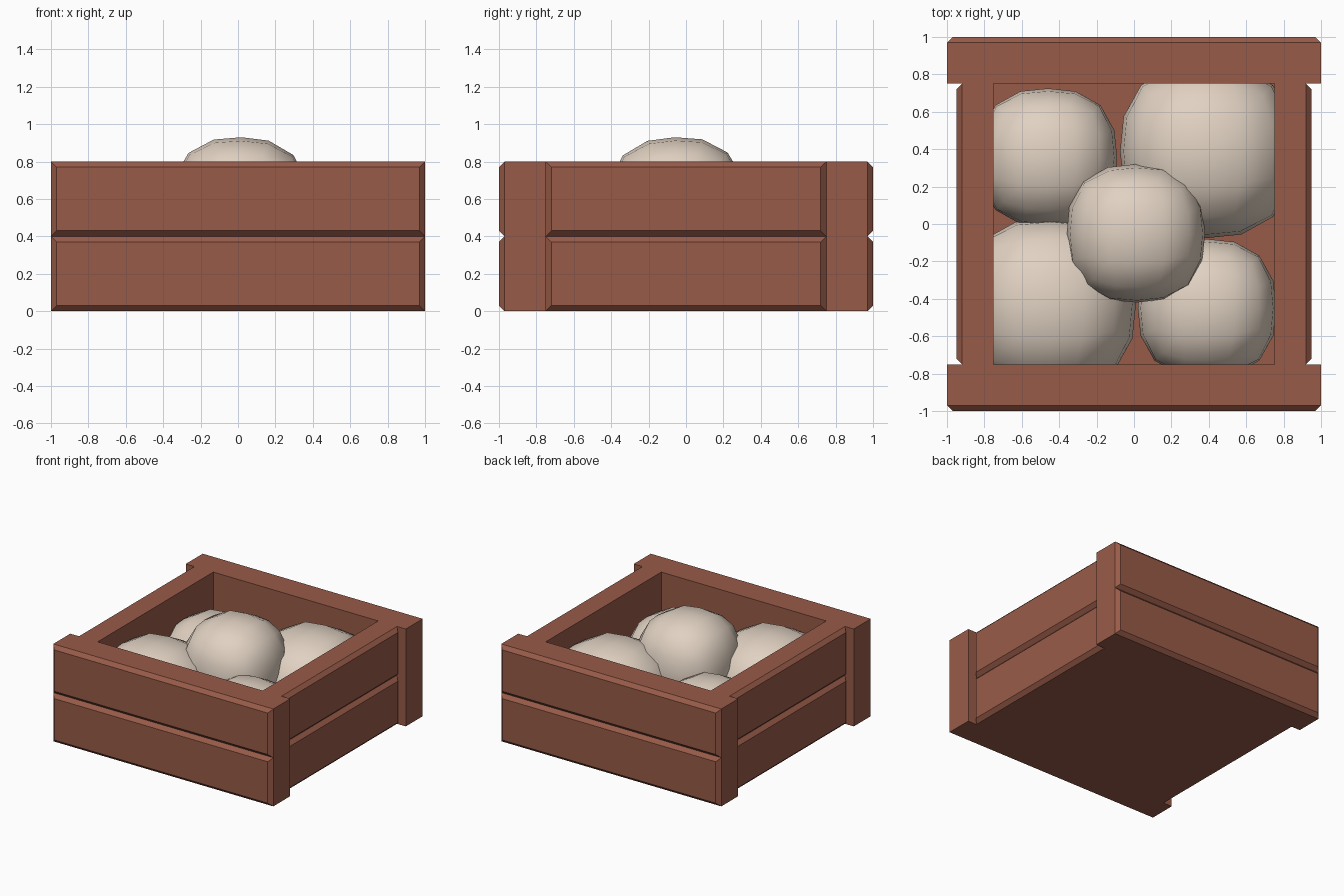
import bpy, bmesh, math
from mathutils import Vector, Matrix

if "Cube" in bpy.data.objects:
    bpy.data.objects.remove(bpy.data.objects["Cube"])


def material(name, rgb):
    m = bpy.data.materials.new(name)
    m.diffuse_color = (*rgb, 1)
    m.use_nodes = True
    m.node_tree.nodes["Principled BSDF"].inputs["Base Color"].default_value = m.diffuse_color
    return m


WOOD = material("red_brown_wood", (0.315, 0.105, 0.065))
CREAM = material("pale_cream", (0.75, 0.64, 0.54))


def add_object(name, bm, mat, smooth=False):
    bmesh.ops.recalc_face_normals(bm, faces=bm.faces)
    for f in bm.faces:
        f.smooth = smooth
    mesh = bpy.data.meshes.new(name)
    bm.to_mesh(mesh)
    bm.free()
    mesh.materials.append(mat)
    obj = bpy.data.objects.new(name, mesh)
    bpy.context.collection.objects.link(obj)
    return obj


def board(name, half_len, inner, outer, z0, z1, turn, c=0.03):
    """Plank facing -y, outer face chamfered all round, turned about z."""
    bm = bmesh.new()
    rings = []
    for y, inset in ((-inner, 0), (-(outer - c), 0), (-outer, c)):
        w = half_len - inset
        lo, hi = z0 + inset, z1 - inset
        rings.append([bm.verts.new((x, y, z)) for x, z in
                      ((-w, lo), (w, lo), (w, hi), (-w, hi))])
    for a, b in zip(rings, rings[1:]):
        for i in range(4):
            j = (i + 1) % 4
            bm.faces.new((a[i], a[j], b[j], b[i]))
    bm.faces.new(rings[0])
    bm.faces.new(rings[-1])
    bm.transform(Matrix.Rotation(math.radians(turn), 4, 'Z'))
    add_object(name, bm, WOOD)


def ball(name, centre, r, p=2.5, floor=0.02, tilt=0):
    """Slightly boxy ball made from a 4 x 4 gridded cube."""
    bm = bmesh.new()
    bmesh.ops.create_cube(bm, size=2)
    bmesh.ops.subdivide_edges(bm, edges=bm.edges[:], cuts=3, use_grid_fill=True)
    rot = Matrix.Rotation(math.radians(tilt), 3, Vector((1, 0.7, 0.3)))
    for v in bm.verts:
        d = Vector([math.tan(k * math.pi / 4) for k in v.co])
        n = sum(abs(k) ** p for k in d) ** (1 / p)
        v.co = rot @ (d * (r / n)) + Vector(centre)
        v.co.z = max(v.co.z, floor)      # rests on the crate floor
    add_object(name, bm, CREAM, smooth=True)


# crate walls: two stacked planks on each side
for level, z in (("lower", 0.0), ("upper", 0.4)):
    for side, turn in (("front", 0), ("back", 180)):
        board(f"{side}_{level}_plank", 1.0, 0.75, 1.0, z, z + 0.4, turn)
    for side, turn in (("right", 90), ("left", -90)):
        board(f"{side}_{level}_plank", 0.75, 0.75, 0.95, z, z + 0.4, turn)

# crate floor
bm = bmesh.new()
bmesh.ops.create_cube(bm, size=1, matrix=Matrix.Translation((0, 0, 0.025))
                      @ Matrix.Diagonal((1.5, 1.5, 0.05, 1)))
add_object("crate_floor", bm, WOOD)

# round contents
ball("ball_back_left", (-0.46, 0.355, 0.29), 0.37)
ball("ball_back_right", (0.39, 0.39, 0.29), 0.465)
ball("ball_front_left", (-0.45, -0.43, 0.29), 0.46)
ball("ball_front_right", (0.39, -0.45, 0.29), 0.37)
ball("ball_top", (0.01, -0.05, 0.56), 0.37, tilt=2)
